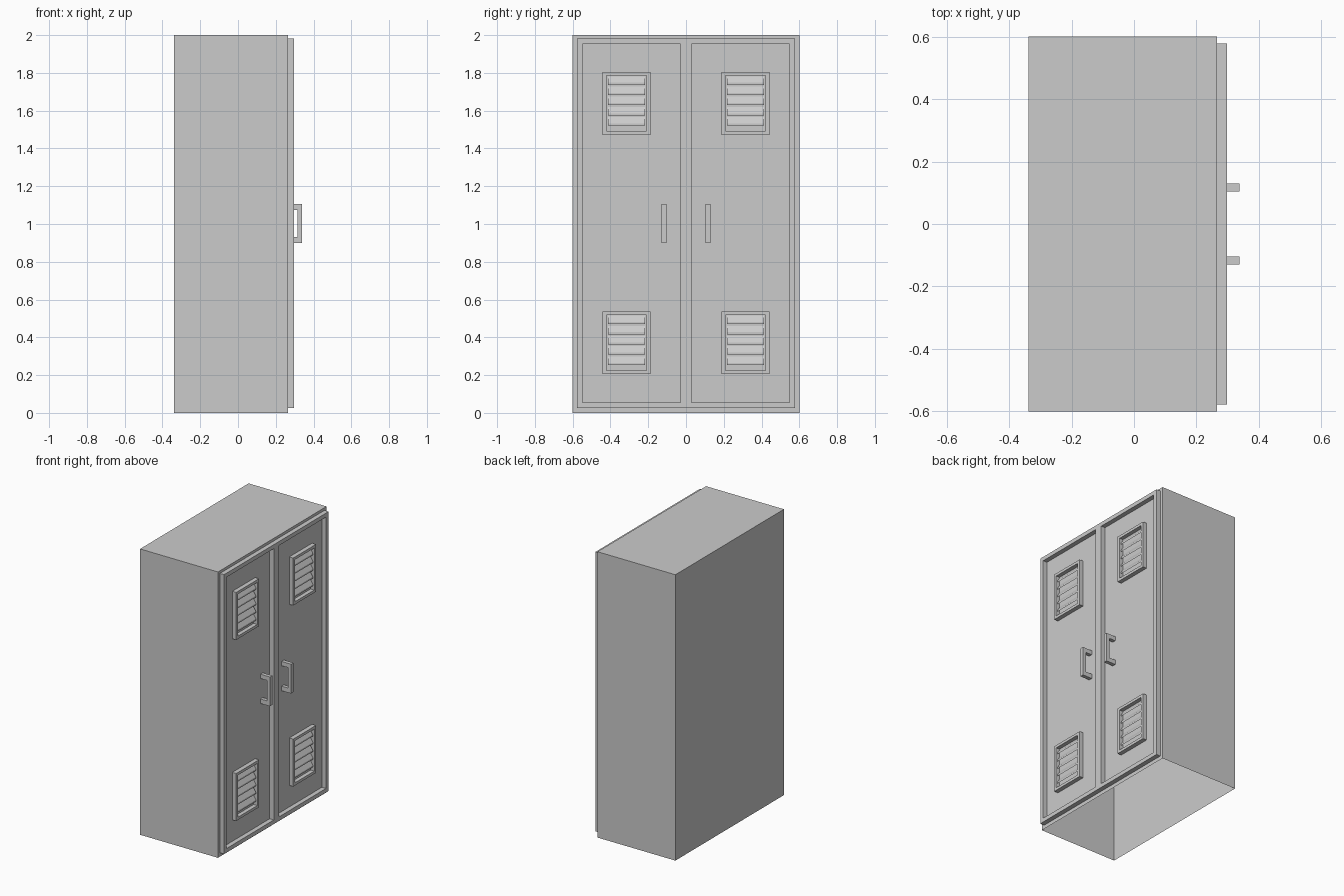
import bpy, bmesh
from mathutils import Vector

if "Cube" in bpy.data.objects:
    bpy.data.objects.remove(bpy.data.objects["Cube"])

X_BACK, X_BODY, X_DOOR, X_HANDLE = -0.338, 0.265, 0.297, 0.338


def finish(name, bm):
    bmesh.ops.recalc_face_normals(bm, faces=bm.faces)
    mesh = bpy.data.meshes.new(name)
    bm.to_mesh(mesh)
    bm.free()
    obj = bpy.data.objects.new(name, mesh)
    bpy.context.collection.objects.link(obj)
    return obj


def box(lo, hi):
    lo, hi = Vector(lo), Vector(hi)
    bm = bmesh.new()
    bmesh.ops.create_cube(bm, size=1)
    for v in bm.verts:
        v.co = (lo + hi) / 2 + v.co * (hi - lo)
    bm.normal_update()
    return bm


def facing(bm, axis, sign):
    return next(f for f in bm.faces if f.normal[axis] * sign > 0.9)


def push(bm, face, dx):
    """Extrude one face along x and return the moved cap."""
    cap = bmesh.ops.extrude_discrete_faces(bm, faces=[face])["faces"][0]
    bmesh.ops.translate(bm, verts=cap.verts, vec=(dx, 0, 0))
    return cap


def extrude_profile(name, points, y_mid, width):
    """Extrude an x-z outline along y."""
    bm = bmesh.new()
    face = bm.faces.new([bm.verts.new((x, y_mid - width / 2, z)) for x, z in points])
    ext = bmesh.ops.extrude_face_region(bm, geom=[face])
    bmesh.ops.translate(bm, vec=(0, width, 0),
                        verts=[g for g in ext["geom"] if isinstance(g, bmesh.types.BMVert)])
    return finish(name, bm)


# Cabinet shell: open underneath, raised door plate with two recessed panels
bm = box((X_BACK, -0.6, 0), (X_BODY, 0.6, 2))
bmesh.ops.delete(bm, geom=[facing(bm, 2, -1)], context='FACES_ONLY')
front = facing(bm, 0, 1)
bmesh.ops.inset_individual(bm, faces=[front], thickness=0.032)
bmesh.ops.translate(bm, verts=front.verts, vec=(0, 0, 0.004))
plate = push(bm, front, X_DOOR - X_BODY)
bmesh.ops.bisect_plane(bm, geom=[plate] + list(plate.edges) + list(plate.verts),
                       plane_co=(0, 0, 0), plane_no=(0, 1, 0))
bm.normal_update()
doors = [f for f in bm.faces if f.calc_center_median().x > X_DOOR - 0.001]
bmesh.ops.inset_individual(bm, faces=doors, thickness=0.04)
for door in doors:
    push(bm, door, X_BODY - X_DOOR)
finish("cabinet_body", bm)

for side, s in (("left", -1), ("right", 1)):
    # Pull handle
    extrude_profile(side + "_handle", [
        (X_BODY, 0.90), (X_HANDLE, 0.90), (X_HANDLE, 1.105), (X_BODY, 1.105),
        (X_BODY, 1.075), (0.315, 1.075), (0.315, 0.932), (X_BODY, 0.932)],
        s * 0.117, 0.026)

    for level, z0 in (("lower", 0.205), ("upper", 1.472)):
        # Vent frame
        name = f"{side}_{level}_vent"
        y = s * 0.315
        bm = box((X_BODY, y - 0.126, z0), (X_DOOR - 0.002, y + 0.126, z0 + 0.332))
        bmesh.ops.delete(bm, geom=[facing(bm, 0, -1)], context='FACES_ONLY')
        rim = facing(bm, 0, 1)
        bmesh.ops.inset_individual(bm, faces=[rim], thickness=0.027)
        push(bm, rim, -0.028)
        finish(name + "_frame", bm)

        # Louvre slats sloping down and outwards
        for i in range(5):
            z = z0 + 0.049 + 0.054 * i
            extrude_profile(f"{name}_slat_{i + 1}", [
                (0.268, z + 0.034), (0.290, z), (0.290, z + 0.011), (0.268, z + 0.045)],
                y, 0.198)
